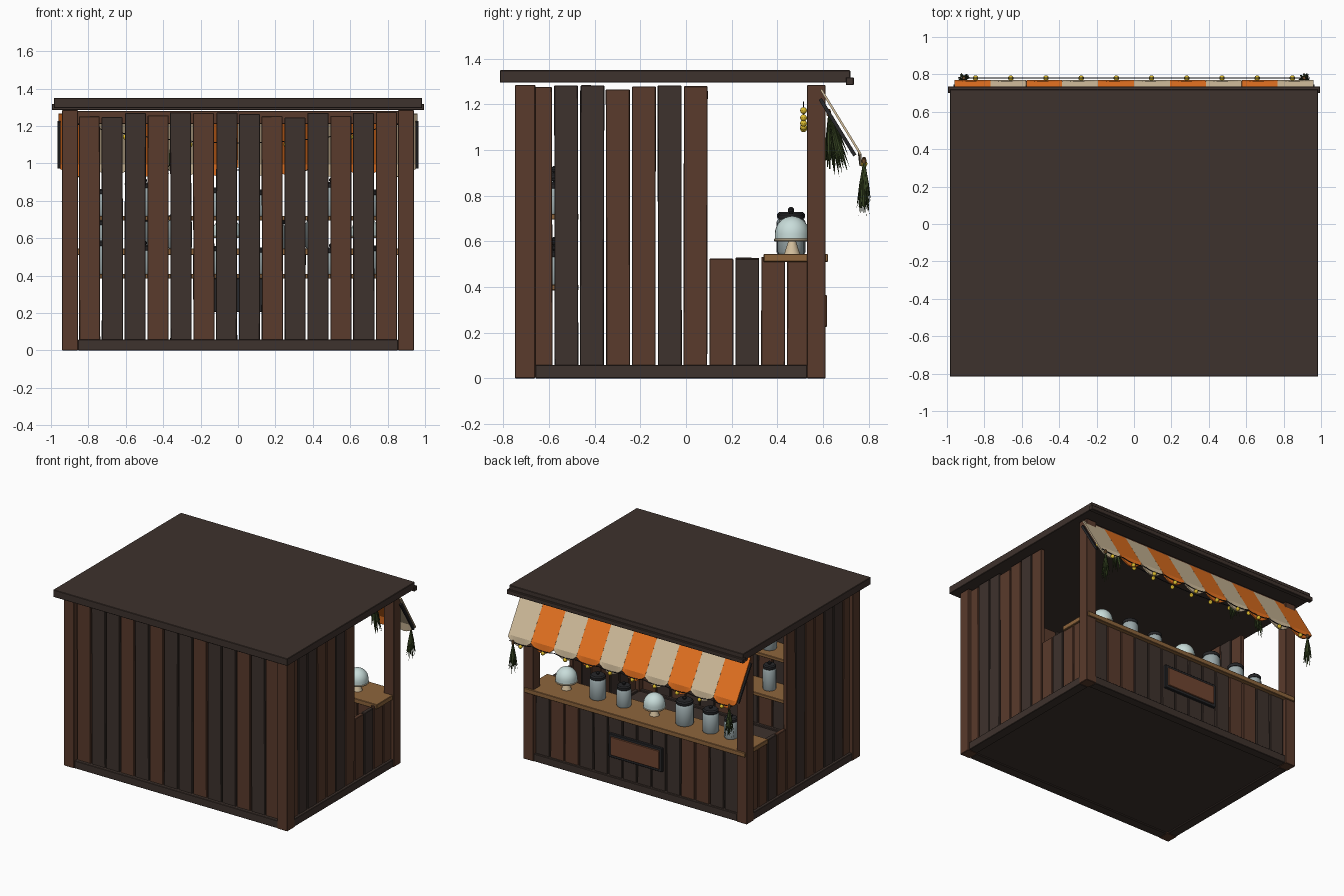
import bpy, bmesh, random
from math import pi, sin, cos
from mathutils import Vector, Matrix

if "Cube" in bpy.data.objects:
    bpy.data.objects.remove(bpy.data.objects["Cube"])

random.seed(4)


def mat(name, r, g, b):
    m = bpy.data.materials.new(name)
    m.diffuse_color = (r, g, b, 1)
    m.use_nodes = True
    m.node_tree.nodes["Principled BSDF"].inputs["Base Color"].default_value = m.diffuse_color
    return m


BROWN = mat("brown_wood", .10, .043, .025)
DARK = mat("dark_wood", .048, .032, .026)
COUNTER = mat("counter_wood", .27, .13, .045)
SIGN = mat("sign_wood", .16, .06, .03)
ORANGE = mat("orange_cloth", .80, .17, .015)
CREAM = mat("cream_cloth", .64, .51, .33)
GLASS = mat("pale_glass", .58, .72, .70)
JAR = mat("jar_glass", .33, .40, .41)
IRON = mat("dark_metal", .02, .02, .022)
BULB = mat("bulb_yellow", .75, .52, .03)
GREEN = mat("herb_green", .035, .055, .015)


def finish(name, bm, material, smooth=False):
    bmesh.ops.recalc_face_normals(bm, faces=bm.faces)
    me = bpy.data.meshes.new(name)
    bm.to_mesh(me)
    bm.free()
    me.materials.append(material)
    ob = bpy.data.objects.new(name, me)
    bpy.context.collection.objects.link(ob)
    if smooth:
        bpy.context.view_layer.objects.active = ob
        ob.select_set(True)
        bpy.ops.object.shade_smooth_by_angle(angle=.6)
        ob.select_set(False)
    return ob


def box(name, lo, hi, material, bevel=.003, rot=None):
    lo, hi = Vector(lo), Vector(hi)
    bm = bmesh.new()
    bmesh.ops.create_cube(bm, size=1, matrix=Matrix.Diagonal((*(hi - lo), 1)))
    ob = finish(name, bm, material)
    ob.location = (lo + hi) / 2
    if rot:
        ob.rotation_euler = rot
    if bevel:
        mod = ob.modifiers.new("edge", 'BEVEL')
        mod.width, mod.segments = bevel, 1
    return ob


def lathe(name, profile, at, material, n=20):
    bm = bmesh.new()
    rings = [[bm.verts.new((at[0] + r * cos(2 * pi * i / n), at[1] + r * sin(2 * pi * i / n), at[2] + z))
              for i in range(n)] for r, z in profile]
    for a, b in zip(rings, rings[1:]):
        for i in range(n):
            bm.faces.new((a[i], a[(i + 1) % n], b[(i + 1) % n], b[i]))
    bm.faces.new(rings[0])
    bm.faces.new(rings[-1])
    return finish(name, bm, material, True)


def wire(name, pts, r=.003):
    cu = bpy.data.curves.new(name, 'CURVE')
    cu.dimensions, cu.bevel_depth, cu.bevel_resolution = '3D', r, 1
    sp = cu.splines.new('POLY')
    sp.points.add(len(pts) - 1)
    for p, q in zip(sp.points, pts):
        p.co = (*q, 1)
    cu.materials.append(IRON)
    ob = bpy.data.objects.new(name, cu)
    bpy.context.collection.objects.link(ob)


# Roof, fascia, floor, posts and sills
box("roof", (-.985, -.815, 1.295), (.985, .72, 1.35), DARK)
box("roof_fascia", (-.995, .70, 1.285), (.995, .735, 1.318), DARK)
box("floor", (-.86, -.67, .008), (.86, .56, .045), DARK, 0)
box("front_beam", (-.86, .545, 1.21), (.86, .595, 1.28), BROWN)
for s in (-1, 1):
    x0, x1 = sorted((s * .855, s * .94))
    box("back_post", (x0, -.75, 0), (x1, -.66, 1.285), BROWN)
    box("counter_post", (x0, .53, 0), (x1, .612, 1.285), BROWN)
    sx = sorted((s * .862, s * .935))
    box("side_sill", (sx[0], -.66, 0), (sx[1], .53, .058), DARK)
box("back_sill", (-.855, -.745, 0), (.855, -.67, .058), DARK)
box("counter_sill", (-.855, .54, 0), (.855, .607, .058), DARK)

# Plank walls
back = "BDDBDBDDBDDBDB"
w = 1.71 / len(back)
for i, c in enumerate(back):
    x = -.855 + i * w
    box("back_plank", (x + .005, -.72, .05), (x + w - .005, -.69, random.uniform(1.245, 1.275)),
        BROWN if c == "B" else DARK, rot=(0, random.uniform(-.003, .003), 0))
    box("counter_plank", (x + .005, .56, .05), (x + w - .005, .59, .515),
        random.choice((BROWN, DARK, DARK)), rot=(0, random.uniform(-.006, .006), 0))
for s in (-1, 1):
    sx = sorted((s * .885, s * .915))
    for i, c in enumerate("BDDBBDBBDBB"):
        y = -.695 + i * .1133
        top = random.uniform(1.258, 1.285) if i < 7 else random.uniform(.522, .532)
        box("side_plank", (sx[0], y + .005, .05), (sx[1], min(y + .109, .54), top),
            BROWN if c == "B" else DARK, rot=(random.uniform(-.003, .003), 0, 0))

# Counter, inner shelves, sign board
box("counter_top", (-.93, .34, .51), (.93, .622, .545), COUNTER)
for z in (.385, .695):
    box("wall_shelf", (-.84, -.69, z), (.84, -.47, z + .025), COUNTER)
box("sign_frame", (-.225, .588, .205), (.225, .61, .385), IRON)
box("sign_board", (-.205, .59, .225), (.205, .618, .365), SIGN)


# Lidded jars and domed cake stands
def jar(x, y, z, r, h):
    lathe("jar", [(r * .92, 0), (r, .008), (r, h - .015), (r * .85, h)], (x, y, z), JAR)
    lathe("jar_lid", [(r * .9, 0), (r * .95, .006), (r * .95, .02), (r * .8, .028)], (x, y, z + h), IRON)
    lathe("jar_knob", [(.006, 0), (.013, .008), (.013, .017), (.006, .024)], (x, y, z + h + .027), IRON, 10)


for x, r, h in ((.42, .058, .15), (.2, .052, .13), (-.31, .064, .155), (-.53, .058, .145), (-.7, .048, .125)):
    jar(x, .46, .545, r, h)
for x in (.68, -.06):
    lathe("stand_foot", [(.035, 0), (.033, .005), (.016, .058)], (x, .465, .545), CREAM)
    lathe("stand_plate", [(.076, 0), (.08, .004), (.08, .01), (.076, .012)], (x, .465, .60), CREAM)
    lathe("glass_dome", [(.076, 0)] + [(.076 * cos(a * pi / 16), .02 + .078 * sin(a * pi / 16))
                                      for a in range(8)] + [(.006, .098)], (x, .465, .612), GLASS, 24)
for z in (.41, .72):
    for i in range(8):
        jar(-.7 + i * .2, -.575, z, random.uniform(.045, .062), random.uniform(.11, .16))

# Striped awning: sloped panel ending in a hanging scallop
sw = 1.92 / 10
for i in range(10):
    bm = bmesh.new()
    x0 = -.96 + i * sw
    t = [bm.verts.new((x, .592, 1.265)) for x in (x0, x0 + sw)]
    n = 10
    xs = [x0 + sw * k / n for k in range(n + 1)]
    edge = [bm.verts.new((x, .757, .995)) for x in xs]
    low = [bm.verts.new((x, .765, .98 - .05 * sin(pi * k / n))) for k, x in enumerate(xs)]
    bm.faces.new([t[1], t[0]] + edge)
    for k in range(n):
        bm.faces.new((edge[k], edge[k + 1], low[k + 1], low[k]))
    ob = finish("awning_stripe", bm, CREAM if i % 2 else ORANGE)
    mod = ob.modifiers.new("cloth", 'SOLIDIFY')
    mod.thickness, mod.offset = .01, 0
for s in (-1, 1):
    box("awning_arm", (s * .957 - .008, .656, .955), (s * .957 + .008, .672, 1.245), IRON, 0, (.55, 0, 0))

# Strings of bulbs: along the awning edge and sagging inside the opening
outer = [(-.94 + 1.88 * i / 40, .78, .965 - .012 * abs(sin(i * pi / 4))) for i in range(41)]
inner = [(-.86 + 1.72 * i / 20, .515, 1.11 + .1 * (i / 10 - 1) ** 2) for i in range(21)]
wire("awning_light_wire", outer)
wire("inner_light_wire", inner)
bulbs = [(-.847 + .1882 * i, .78, .94) for i in range(10)]
bulbs += [(x, y, z - .018) for x, y, z in inner[1::2]]
for p in bulbs:
    bm = bmesh.new()
    bmesh.ops.create_uvsphere(bm, u_segments=10, v_segments=8, radius=.015, matrix=Matrix.Translation(p))
    finish("light_bulb", bm, BULB, True)


# Hanging herb bunches made of slim tapered leaves
def herbs(x, y, z, length, spread, count, width, lean=0):
    bm = bmesh.new()
    for _ in range(count):
        a, k = random.uniform(0, 2 * pi), random.uniform(.3, 1)
        d = Vector((spread * k * cos(a), spread * k * sin(a) + lean * random.random(), -length * random.uniform(.65, 1)))
        m = Vector((x, y, z))
        side = Vector((sin(a), -cos(a), 0)) * width
        out = Vector((cos(a), sin(a), 0)) * width * .5
        mid = m + d * .6
        ring = [bm.verts.new(mid + v) for v in (side, out, -side, -out)]
        ends = [bm.verts.new(m), bm.verts.new(m + d)]
        for e in ends:
            for j in range(4):
                bm.faces.new((ring[j], ring[(j + 1) % 4], e))
    finish("herb_bunch", bm, GREEN)
    lathe("herb_tie", [(.008, -.03), (.01, -.025), (.01, -.012), (.006, 0)], (x, y, z), COUNTER, 8)


for x in (-.91, .91):
    herbs(x, .78, .97, .26, .034, 40, .006)
for x in (.7, -.35, -.58):
    herbs(x, .625, 1.18, .30, .03, 16, .009, .08)
